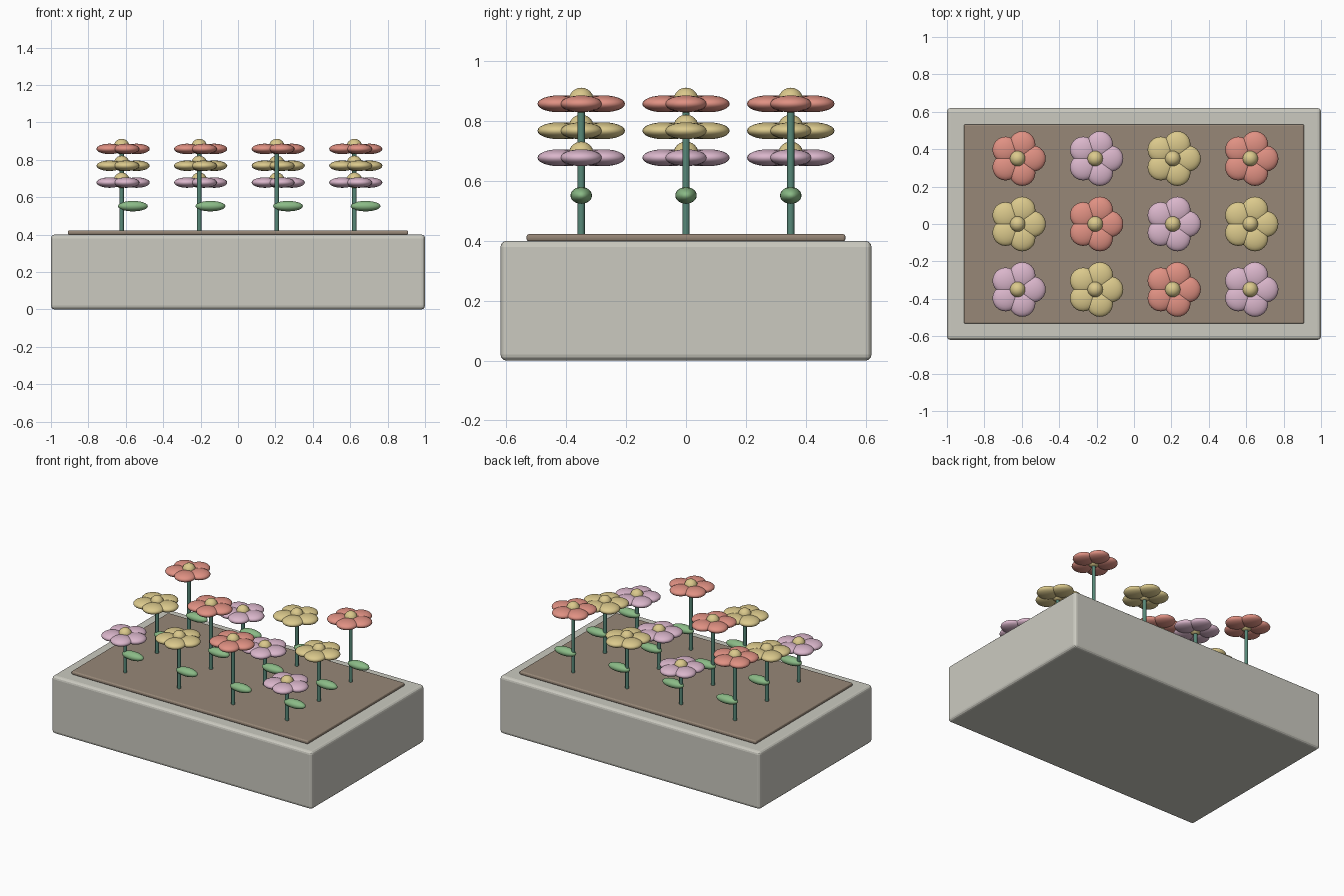
import bpy, math
from mathutils import Matrix

if "Cube" in bpy.data.objects:
    bpy.data.objects.remove(bpy.data.objects["Cube"])


def srgb(h):
    c = [int(h[i:i + 2], 16) / 255 for i in (0, 2, 4)]
    return [v / 12.92 if v <= 0.04045 else ((v + 0.055) / 1.055) ** 2.4 for v in c] + [1.0]


def material(name, h):
    m = bpy.data.materials.new(name)
    m.diffuse_color = srgb(h)
    m.use_nodes = True
    m.node_tree.nodes["Principled BSDF"].inputs["Base Color"].default_value = m.diffuse_color
    return m


STONE = material("pale_stone", "CBCAC0")
SOIL = material("brown_soil", "978777")
STEM = material("stem_green", "578878")
LEAF = material("leaf_green", "8ABA86")
PINK = material("petal_pink", "DAB6CB")
YELLOW = material("petal_yellow", "DBC98C")
RED = material("petal_red", "E09183")


def finish(name, mat):
    ob = bpy.context.object
    ob.name = name
    ob.data.materials.append(mat)
    return ob


def slab(name, size, z0, bevel, mat):
    """Box with rounded edges, standing on z0."""
    bpy.ops.mesh.primitive_cube_add(size=1, location=(0, 0, z0 + size[2] / 2))
    ob = finish(name, mat)
    ob.data.transform(Matrix.Diagonal((*size, 1)))
    mod = ob.modifiers.new("rounded_edges", 'BEVEL')
    mod.width = bevel
    mod.segments = 3
    return ob


def ellipsoid(name, loc, radii, mat):
    bpy.ops.mesh.primitive_uv_sphere_add(segments=24, ring_count=12, radius=1, location=loc)
    ob = finish(name, mat)
    ob.data.transform(Matrix.Diagonal((*radii, 1)))
    bpy.ops.object.shade_smooth()
    return ob


# Planter box and soil
slab("planter_box", (2.0, 1.24, 0.4), 0, 0.02, STONE)
slab("soil", (1.82, 1.066, 0.024), 0.399, 0.009, SOIL)


def flower(x, y, head_z, mat):
    # Stem
    bottom = 0.41
    bpy.ops.mesh.primitive_cylinder_add(vertices=12, radius=0.012, depth=head_z - bottom,
                                        location=(x, y, (head_z + bottom) / 2))
    finish("stem", STEM)
    bpy.ops.object.shade_smooth_by_angle(angle=math.radians(40))
    # Leaf on the right of the stem
    ellipsoid("leaf", (x + 0.06, y, 0.552), (0.08, 0.036, 0.028), LEAF)
    # Five round petals around a domed centre
    for k in range(5):
        a = math.tau * k / 5
        ellipsoid("petal", (x + 0.08 * math.cos(a), y + 0.08 * math.sin(a), head_z),
                  (0.07, 0.07, 0.028), mat)
    ellipsoid("flower_centre", (x, y, head_z + 0.012), (0.042, 0.042, 0.042), YELLOW)


# Three rows of four, colour and height cycling along the diagonals
kinds = [(0.678, PINK), (0.768, YELLOW), (0.858, RED)]
for j in range(3):
    for i in range(4):
        z, m = kinds[(i + j) % 3]
        flower(-0.622 + i * 0.4147, -0.35 + j * 0.35, z, m)
